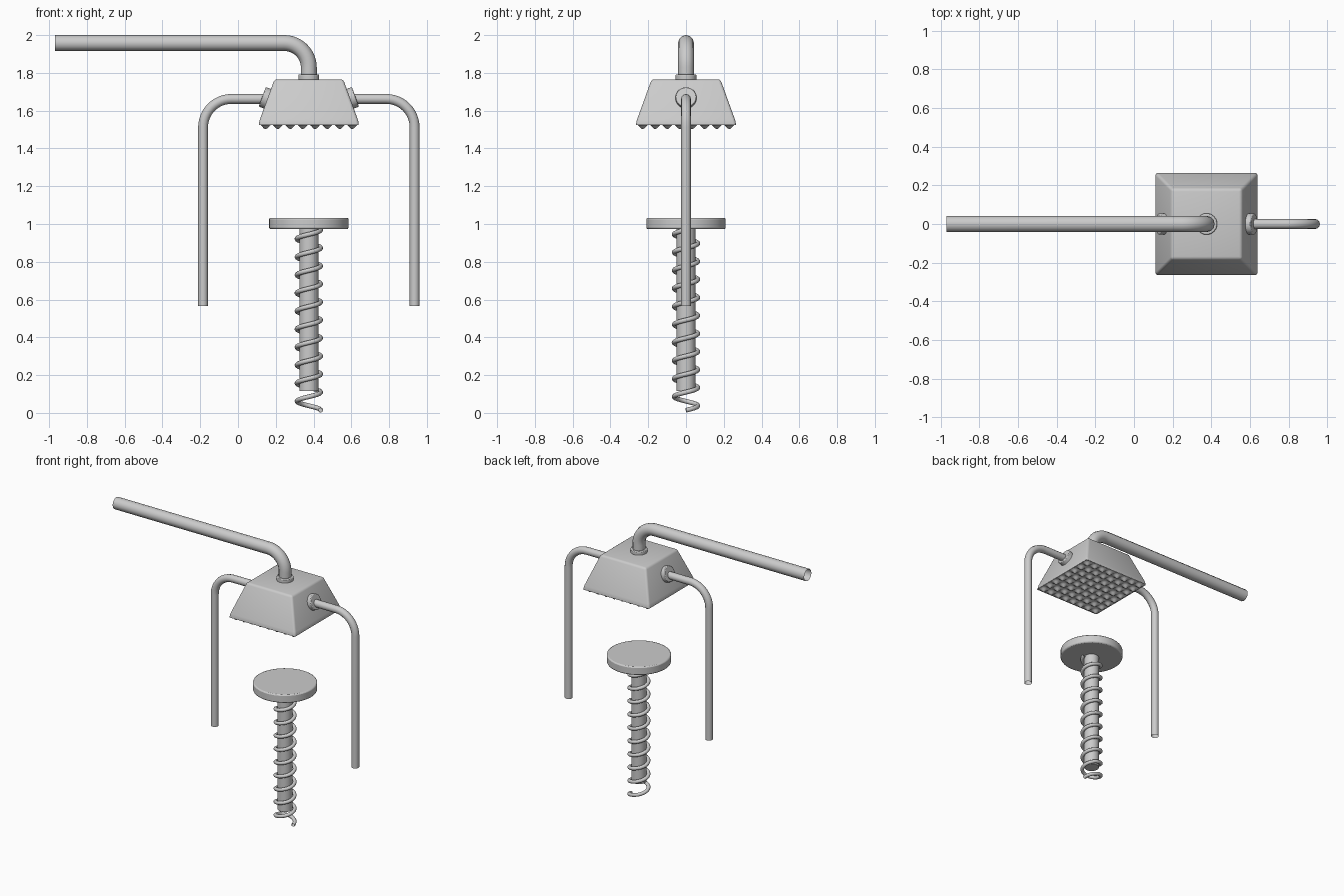
import bpy, bmesh, math
from mathutils import Vector

if "Cube" in bpy.data.objects:
    bpy.data.objects.remove(bpy.data.objects["Cube"])

CX = 0.375  # shared vertical axis of head, plate and spring


def new_mesh(name, bm):
    bmesh.ops.recalc_face_normals(bm, faces=bm.faces)
    me = bpy.data.meshes.new(name)
    bm.to_mesh(me)
    bm.free()
    ob = bpy.data.objects.new(name, me)
    bpy.context.collection.objects.link(ob)
    smooth(ob)
    return ob


def smooth(ob, angle=40):
    bpy.ops.object.select_all(action='DESELECT')
    ob.select_set(True)
    bpy.context.view_layer.objects.active = ob
    bpy.ops.object.shade_smooth_by_angle(angle=math.radians(angle))


def tube(name, pts, r, res=4):
    cu = bpy.data.curves.new(name, 'CURVE')
    cu.dimensions = '3D'
    cu.bevel_depth = r
    cu.bevel_resolution = res
    sp = cu.splines.new('POLY')
    sp.points.add(len(pts) - 1)
    for p, co in zip(sp.points, pts):
        p.co = (*co, 1)
    sp.use_smooth = True
    ob = bpy.data.objects.new(name, cu)
    bpy.context.collection.objects.link(ob)
    return ob


def elbow(x0, x1, z0, z1, r, n=12):
    """Path from (x0, z0) horizontally to x1, then rounded down to z1."""
    s = 1 if x1 > x0 else -1
    arc = [(x1 - s * r + s * r * math.sin(a), 0, z0 - r + r * math.cos(a))
           for a in (math.pi / 2 * i / n for i in range(n + 1))]
    return [(x0, 0, z0)] + arc + [(x1, 0, z1)]


def disc(name, loc, r, h, axis=(0, 0, 1), bevel=0.005):
    bpy.ops.mesh.primitive_cylinder_add(vertices=48, radius=r, depth=h, location=loc)
    ob = bpy.context.object
    ob.name = name
    ob.rotation_euler = Vector(axis).to_track_quat('Z', 'Y').to_euler()
    b = ob.modifiers.new('soft_edge', 'BEVEL')
    b.width, b.segments = bevel, 2
    smooth(ob)
    return ob


# tapered head with rounded edges, open underneath
bm = bmesh.new()
rings = []
for half, z in ((0.264, 1.525), (0.264, 1.54), (0.182, 1.766)):
    rings.append([bm.verts.new((CX + sx * half, sy * half, z))
                  for sx, sy in ((-1, -1), (1, -1), (1, 1), (-1, 1))])
for lo, hi in zip(rings, rings[1:]):
    for i in range(4):
        j = (i + 1) % 4
        bm.faces.new((lo[i], lo[j], hi[j], hi[i]))
bm.faces.new(rings[-1])
edges = [e for e in bm.edges if len(e.link_faces) == 2]
bmesh.ops.bevel(bm, geom=edges, offset=0.014, offset_type='OFFSET', segments=3,
                profile=0.5, affect='EDGES', clamp_overlap=True)
new_mesh('head', bm)

# studded striking face: 8 x 8 rounded bumps
bm = bmesh.new()
bmesh.ops.create_grid(bm, x_segments=64, y_segments=64, size=0.262)
for v in bm.verts:
    bump = [0.5 - 0.5 * math.cos(2 * math.pi * 8 * (c / 0.524 + 0.5)) for c in v.co.xy]
    v.co.z = 1.526 - 0.024 * bump[0] * bump[1]
    v.co.x += CX
face = new_mesh('studded_face', bm)
face.data.flip_normals() if face.data.polygons[0].normal.z > 0 else None

# handle and its collar
tube('handle', elbow(-0.97, CX, 1.958, 1.765, 0.13), 0.042)
disc('handle_collar', (CX, 0, 1.777), 0.055, 0.03)

# side arms and tilted collars
for s, side in ((-1, 'left'), (1, 'right')):
    tube(side + '_arm', elbow(CX + s * 0.21, CX + s * 0.56, 1.662, 0.567, 0.15), 0.026)
    disc(side + '_arm_collar', (CX + s * 0.23, 0, 1.667), 0.055, 0.036,
         axis=(s * 0.94, 0, 0.34))

# plate, rod and coil spring
disc('plate', (CX, 0, 1.003), 0.21, 0.06, bevel=0.008)
disc('rod', (CX, 0, 0.55), 0.05, 0.87, bevel=0.001)
turns, steps = 10, 24
coil = []
for i in range(turns * steps + 1):
    a = 2 * math.pi * i / steps
    coil.append((CX + 0.063 * math.cos(a), 0.063 * math.sin(a),
                 0.014 + 0.955 * i / (turns * steps)))
tube('spring', coil, 0.0125, 3)
